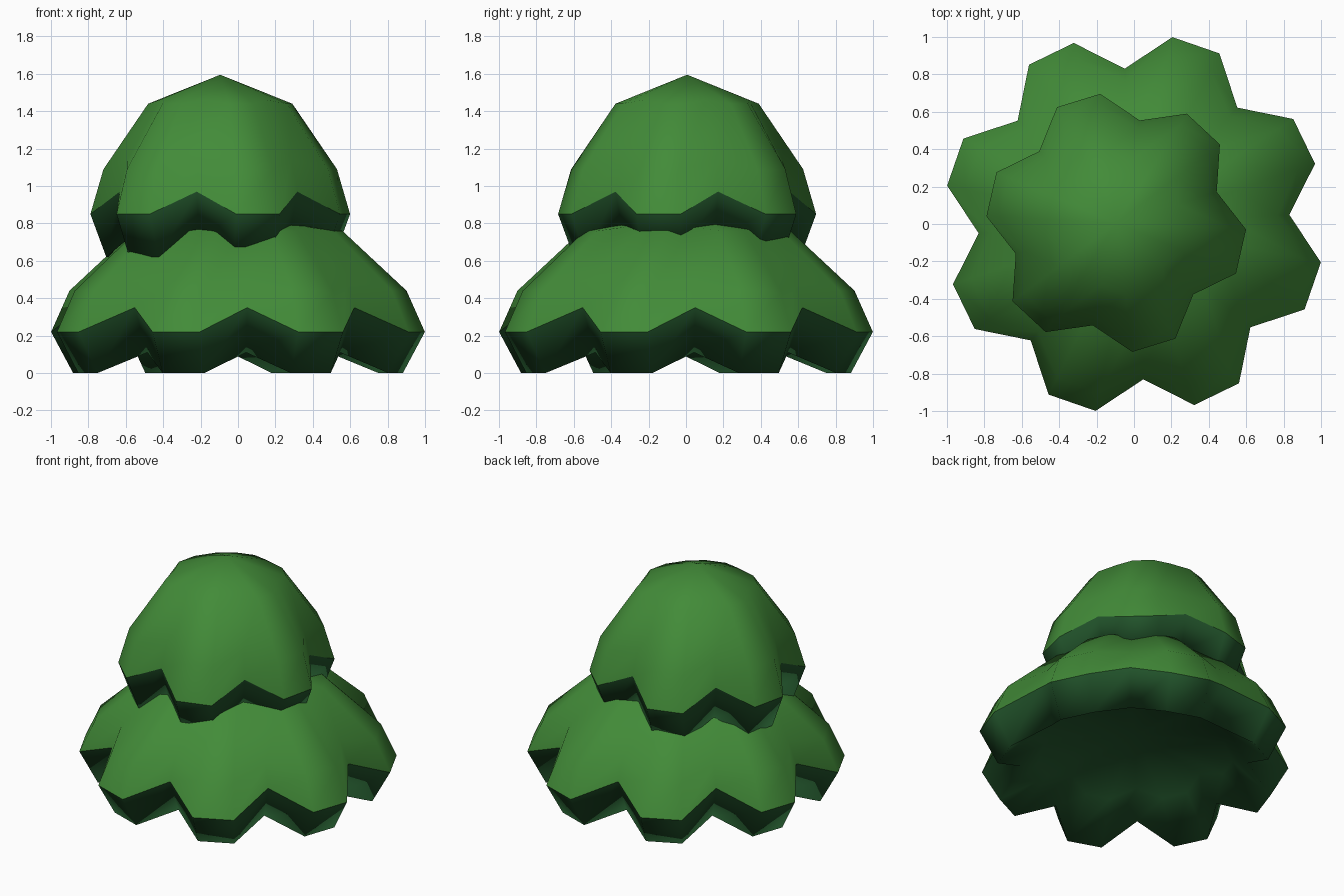
import bpy, bmesh
from math import cos, sin, radians, pi

if "Cube" in bpy.data.objects:
    bpy.data.objects.remove(bpy.data.objects["Cube"])


def material(name, color):
    m = bpy.data.materials.new(name)
    m.diffuse_color = (*color, 1)
    m.use_nodes = True
    m.node_tree.nodes["Principled BSDF"].inputs["Base Color"].default_value = m.diffuse_color
    return m


leaf_green = material("leaf_green", (0.055, 0.26, 0.04))
shade_green = material("shade_green", (0.017, 0.095, 0.026))


def leaf_tier(name, center, lobes, start, lobe_profile, notch_profile, top_z, under_z):
    """Closed scalloped dome: each lobe has two outer columns and one notch column.
    Profiles run from the hollow underside over the rim to the top ring as (r, z)."""
    bm = bmesh.new()
    n = lobes * 3
    rings = []
    for lobe_pt, notch_pt in zip(lobe_profile, notch_profile):
        ring = []
        for i in range(n):
            r, z = notch_pt if i % 3 == 0 else lobe_pt
            a = radians(start) + 2 * pi * i / n
            ring.append(bm.verts.new((center[0] + r * cos(a), center[1] + r * sin(a), z)))
        rings.append(ring)
    for level in range(len(rings) - 1):
        low, high = rings[level], rings[level + 1]
        for i in range(n):
            j = (i + 1) % n
            f = bm.faces.new((low[i], low[j], high[j], high[i]))
            f.material_index = 1 if level < 2 else 0
    # crown and ceiling of the hollow underside
    apex = bm.verts.new((*center, top_z))
    under = bm.verts.new((*center, under_z))
    for i in range(n):
        j = (i + 1) % n
        bm.faces.new((rings[-1][i], rings[-1][j], apex))
        bm.faces.new((rings[0][j], rings[0][i], under)).material_index = 1
    for f in bm.faces:
        f.smooth = True
    # keep the rim between leaf top and shaded skirt crisp
    for e in bm.edges:
        if len({f.material_index for f in e.link_faces}) > 1:
            e.smooth = False
    mesh = bpy.data.meshes.new(name)
    bm.to_mesh(mesh)
    bm.free()
    mesh.materials.append(leaf_green)
    mesh.materials.append(shade_green)
    ob = bpy.data.objects.new(name, mesh)
    bpy.context.collection.objects.link(ob)
    return ob


# wide lower foliage, eight lobes
leaf_tier("lower_foliage", (0, 0), 8, 3.4,
          [(0.65, 0.22), (0.90, 0.0), (1.02, 0.22), (0.92, 0.44), (0.57, 0.76)],
          [(0.58, 0.27), (0.73, 0.11), (0.832, 0.35), (0.77, 0.50), (0.50, 0.78)], 0.90, 0.33)

# smaller upper foliage, six lobes, shifted to the left
leaf_tier("upper_foliage", (-0.095, 0.006), 6, 17.1,
          [(0.44, 0.84), (0.61, 0.62), (0.695, 0.85), (0.625, 1.09), (0.386, 1.44)],
          [(0.40, 0.88), (0.50, 0.73), (0.562, 0.97), (0.52, 1.14), (0.34, 1.46)], 1.595, 0.95)
